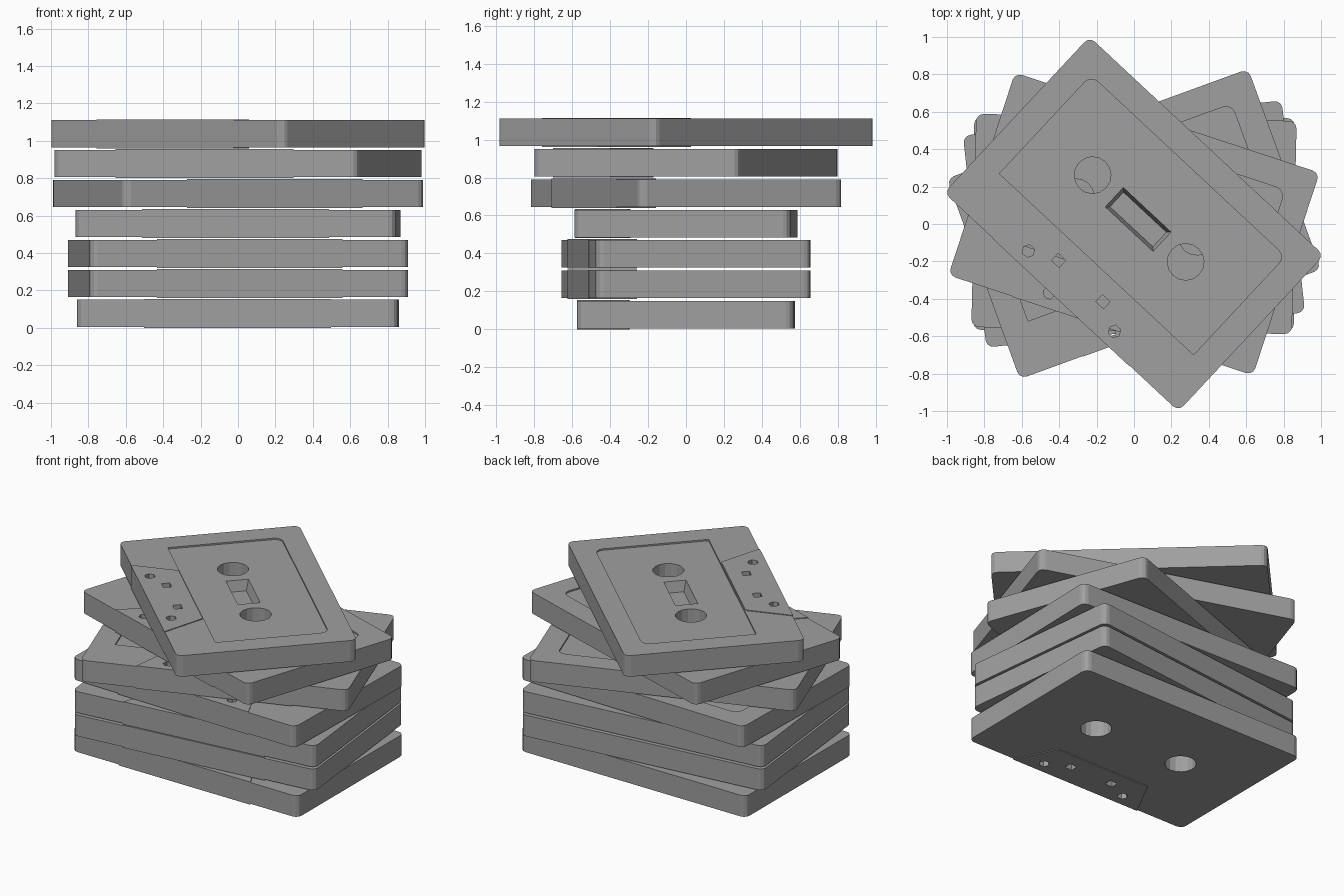
import bpy, bmesh
from math import cos, sin, pi, radians

cube = bpy.data.objects.get("Cube")
if cube:
    bpy.data.objects.remove(cube, do_unlink=True)

THICK = 0.145     # shell thickness
LIP = 0.005       # how far the head block stands proud
PITCH = 0.16      # stacking distance

grey = bpy.data.materials.new("grey plastic")
grey.use_nodes = True
colour = (0.35, 0.35, 0.35, 1)
grey.diffuse_color = colour
grey.node_tree.nodes["Principled BSDF"].inputs["Base Color"].default_value = colour


def rounded(x0, x1, y0, y1, low, high, steps=3):
    """Rectangle outline with separate radii for the lower and upper corners."""
    pts = []
    corners = [(x1, y1, high, -1, -1), (x0, y1, high, 1, -1),
               (x0, y0, low, 1, 1), (x1, y0, low, -1, 1)]
    for quarter, (x, y, r, sx, sy) in enumerate(corners):
        if r == 0:
            pts.append((x, y))
            continue
        for i in range(steps + 1):
            a = (quarter + i / steps) * pi / 2
            pts.append((x + sx * r + r * cos(a), y + sy * r + r * sin(a)))
    return pts


def circle(x, y, r, sides):
    return [(x + r * cos(2 * pi * i / sides), y + r * sin(2 * pi * i / sides))
            for i in range(sides)]


def prism(name, outline, z0, z1, top=None):
    """Closed solid between an outline at z0 and another (or the same) at z1."""
    bm = bmesh.new()
    low = [bm.verts.new((x, y, z0)) for x, y in outline]
    high = [bm.verts.new((x, y, z1)) for x, y in top or outline]
    bm.faces.new(low[::-1])
    bm.faces.new(high)
    for i in range(len(low)):
        j = (i + 1) % len(low)
        bm.faces.new((low[i], low[j], high[j], high[i]))
    mesh = bpy.data.meshes.new(name)
    bm.to_mesh(mesh)
    bm.free()
    mesh.materials.append(grey)
    obj = bpy.data.objects.new(name, mesh)
    bpy.context.collection.objects.link(obj)
    return obj


# Shell and the raised head block along its front edge
shell = prism("cassette_1", rounded(-0.857, 0.857, -0.57, 0.57, 0.04, 0.04), 0, THICK)
head_block = prism("head_block", [(-0.5, -0.573), (0.5, -0.573), (0.36, -0.3), (-0.36, -0.3)],
                   -LIP, THICK + LIP)
tools = [(head_block, 'UNION')]

# Shallow label recess and the tapered centre window
label = prism("label_cutter", rounded(-0.71, 0.71, -0.294, 0.425, 0, 0.05),
              THICK - 0.01, THICK + 0.1)
window = prism("window_cutter", rounded(-0.157, 0.157, -0.02, 0.086, 0, 0), THICK - 0.08,
               THICK + 0.01, rounded(-0.18, 0.18, -0.043, 0.109, 0, 0))
tools += [(label, 'DIFFERENCE'), (window, 'DIFFERENCE')]

# Reel holes and the small guide holes, all the way through
for side in (-1, 1):
    holes = [circle(side * 0.34, 0.04, 0.098, 16),
             circle(side * 0.315, -0.491, 0.034, 6),
             rounded(side * 0.162 - 0.028, side * 0.162 + 0.028, -0.443, -0.391, 0, 0)]
    for outline in holes:
        tools.append((prism("hole_cutter", outline, -0.1, THICK + 0.1), 'DIFFERENCE'))

for tool, operation in tools:
    mod = shell.modifiers.new(tool.name, 'BOOLEAN')
    mod.operation = operation
    mod.solver = 'EXACT'
    mod.object = tool

# Bake the booleans into one shared mesh, then drop the helpers
bpy.context.view_layer.update()
graph = bpy.context.evaluated_depsgraph_get()
cassette = bpy.data.meshes.new_from_object(shell.evaluated_get(graph))
cassette.name = "cassette"
shell.modifiers.clear()
shell.data = cassette
for tool, _ in tools:
    bpy.data.objects.remove(tool, do_unlink=True)

# Untidy stack, turned more towards the top
for level, angle in enumerate((-0.3, 6.3, 6.3, -1.3, 20, -18.2, -43)):
    obj = shell
    if level:
        obj = bpy.data.objects.new(f"cassette_{level + 1}", cassette)
        bpy.context.collection.objects.link(obj)
    obj.location.z = LIP + level * PITCH
    obj.rotation_euler.z = radians(angle)
